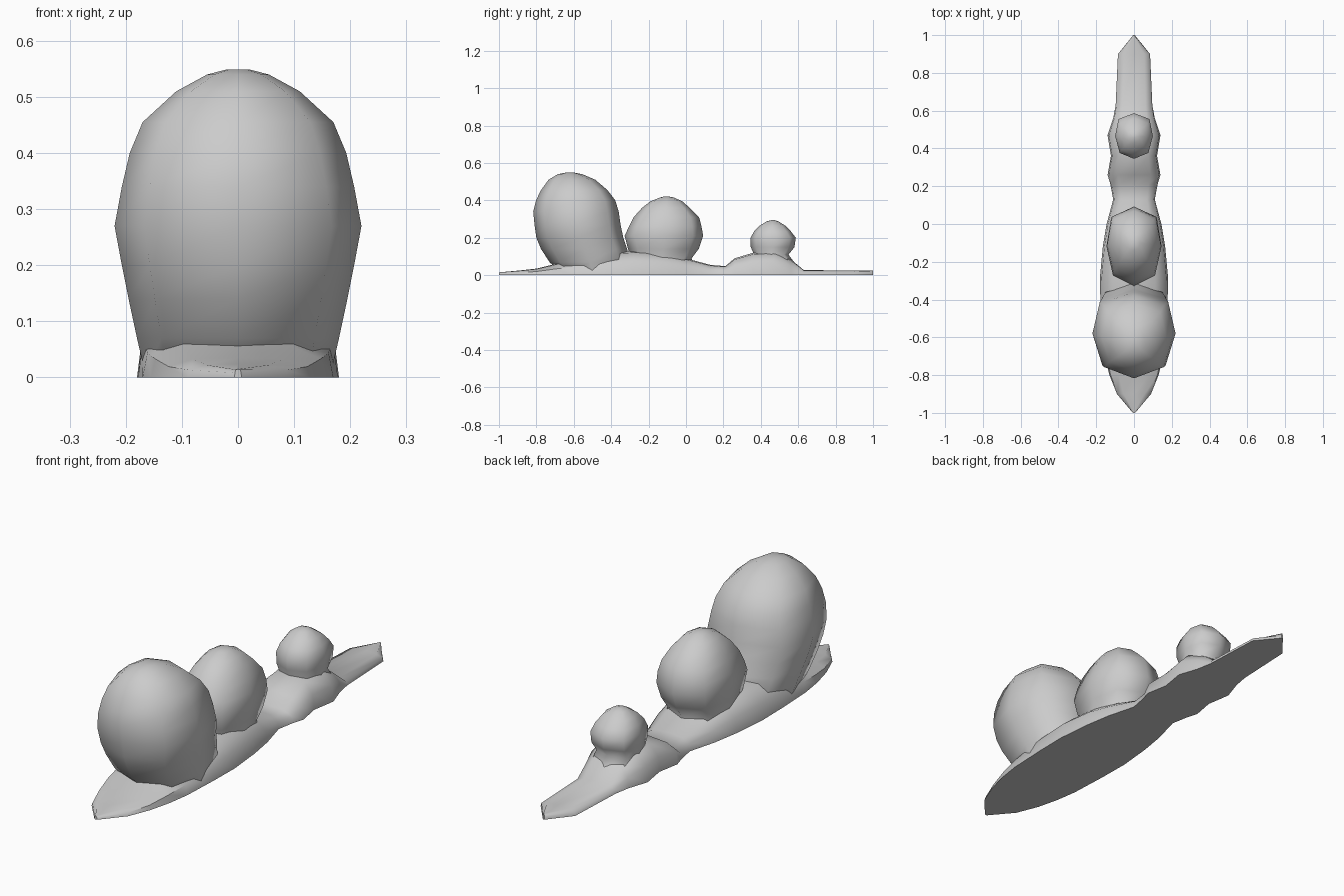
import bpy, bmesh, math


def finish(name, bm, angle):
    bmesh.ops.remove_doubles(bm, verts=bm.verts, dist=0.0005)
    bmesh.ops.recalc_face_normals(bm, faces=bm.faces)
    me = bpy.data.meshes.new(name)
    bm.to_mesh(me)
    bm.free()
    ob = bpy.data.objects.new(name, me)
    bpy.context.collection.objects.link(ob)
    bpy.ops.object.select_all(action='DESELECT')
    ob.select_set(True)
    bpy.context.view_layer.objects.active = ob
    bpy.ops.object.shade_smooth_by_angle(angle=math.radians(angle))


def loft(name, rings, angle):
    """Bridge a list of equally long closed point loops and cap both ends."""
    bm = bmesh.new()
    loops = [[bm.verts.new(p) for p in ring] for ring in rings]
    n = len(loops[0])
    for a, b in zip(loops, loops[1:]):
        for i in range(n):
            j = (i + 1) % n
            bm.faces.new((a[i], a[j], b[j], b[i]))
    bm.faces.new(loops[0])
    bm.faces.new(loops[-1])
    finish(name, bm, angle)


def lump(name, rows):
    """Eight-sided egg; each row is z, front y, back y, half width."""
    rings = []
    for z, y0, y1, w in rows:
        c, d = (y0 + y1) / 2, (y1 - y0) / 2
        rings.append([(0, y0, z), (w * .76, c - d * .74, z), (w, c, z), (w * .82, c + d * .74, z),
                      (0, y1, z), (-w * .82, c + d * .74, z), (-w, c, z), (-w * .76, c - d * .74, z)])
    loft(name, rings, 70)


# Long flat-bottomed base strip: y, half width, height
base = [(-1, .006, .015), (-.9, .09, .024), (-.8, .13, .035), (-.7, .155, .06), (-.6, .17, .08),
        (-.42, .178, .12), (-.28, .18, .13), (-.12, .165, .12), (0, .145, .09), (.13, .11, .055),
        (.21, .125, .048), (.26, .14, .09), (.36, .122, .12), (.47, .14, .125), (.56, .11, .085),
        (.63, .097, .027), (.9, .085, .025), (1, .004, .025)]
loft("base_strip", [[(-w, y, 0), (-w * .95, y, h * .55), (-w * .62, y, h * .93), (0, y, h),
                     (w * .62, y, h * .93), (w * .95, y, h * .55), (w, y, 0)]
                    for y, w, h in base], 50)

# Large front lump
lump("large_lump", [(.005, -.66, -.33, .165), (.07, -.73, -.30, .18), (.14, -.775, -.315, .195),
                    (.2, -.8, -.335, .207), (.27, -.81, -.35, .22), (.34, -.817, -.36, .207),
                    (.4, -.802, -.378, .193), (.455, -.775, -.42, .17), (.51, -.735, -.485, .11),
                    (.54, -.685, -.555, .055), (.549, -.64, -.6, .02)])

# Middle lump
lump("middle_lump", [(.01, -.29, .06, .12), (.09, -.29, .03, .122), (.14, -.31, .068, .134),
                     (.21, -.328, .092, .146), (.26, -.305, .083, .142), (.31, -.28, .07, .126),
                     (.36, -.235, .02, .1), (.395, -.19, -.02, .068), (.415, -.14, -.065, .032),
                     (.42, -.12, -.09, .012)])

# Small rear lump
lump("small_lump", [(.01, .36, .62, .1), (.06, .36, .585, .098), (.11, .365, .548, .09), (.15, .346, .58, .098),
                    (.2, .345, .587, .1), (.235, .365, .56, .088), (.265, .395, .53, .066),
                    (.287, .43, .495, .034), (.294, .455, .475, .012)])
